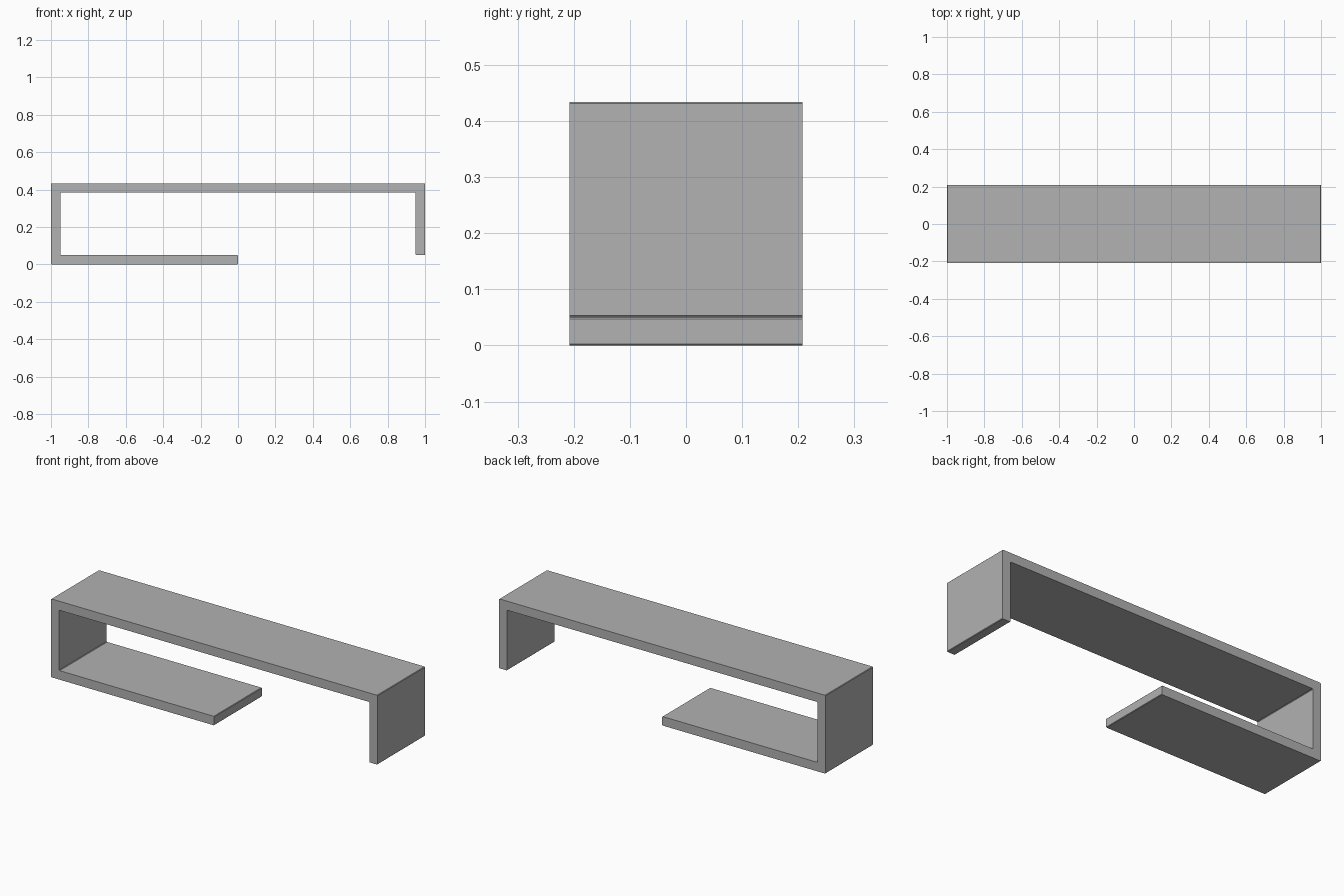
import bpy
import bmesh
from mathutils import Vector

cube = bpy.data.objects.get("Cube")
if cube:
    bpy.data.objects.remove(cube, do_unlink=True)

DEPTH = 0.416      # front to back
HEIGHT = 0.434
BOARD = 0.05       # board thickness
EDGE = 0.003       # small chamfer on the long edges

# Single matte grey finish
grey = bpy.data.materials.new("matte_grey")
grey.use_nodes = True
colour = (0.445, 0.445, 0.445, 1)
grey.diffuse_color = colour
grey.node_tree.nodes["Principled BSDF"].inputs["Base Color"].default_value = colour

# Folded board outline: half-width lower shelf, right side, top, short left drop
inner = 1 - BOARD
under = HEIGHT - BOARD
outline = [
    (0, 0), (0, BOARD), (-inner, BOARD), (-inner, under),
    (inner, under), (inner, BOARD), (1, BOARD), (1, HEIGHT),
    (-1, HEIGHT), (-1, 0),
]

# Extrude the outline from front to back
bm = bmesh.new()
front = bm.faces.new([bm.verts.new((x, -DEPTH / 2, z)) for x, z in outline])
result = bmesh.ops.extrude_face_region(bm, geom=[front], use_keep_orig=True)
back_verts = [v for v in result["geom"] if isinstance(v, bmesh.types.BMVert)]
bmesh.ops.translate(bm, verts=back_verts, vec=Vector((0, DEPTH, 0)))

# Chamfer only the edges running front to back
long_edges = [e for e in bm.edges
              if abs(e.verts[0].co.y - e.verts[1].co.y) > DEPTH / 2]
bmesh.ops.bevel(bm, geom=long_edges, offset=EDGE, offset_type='OFFSET',
                segments=1, profile=0.5, affect='EDGES')
bmesh.ops.recalc_face_normals(bm, faces=bm.faces)

mesh = bpy.data.meshes.new("folded_shelf")
bm.to_mesh(mesh)
bm.free()
mesh.materials.append(grey)
shelf = bpy.data.objects.new("folded_shelf", mesh)
bpy.context.collection.objects.link(shelf)
